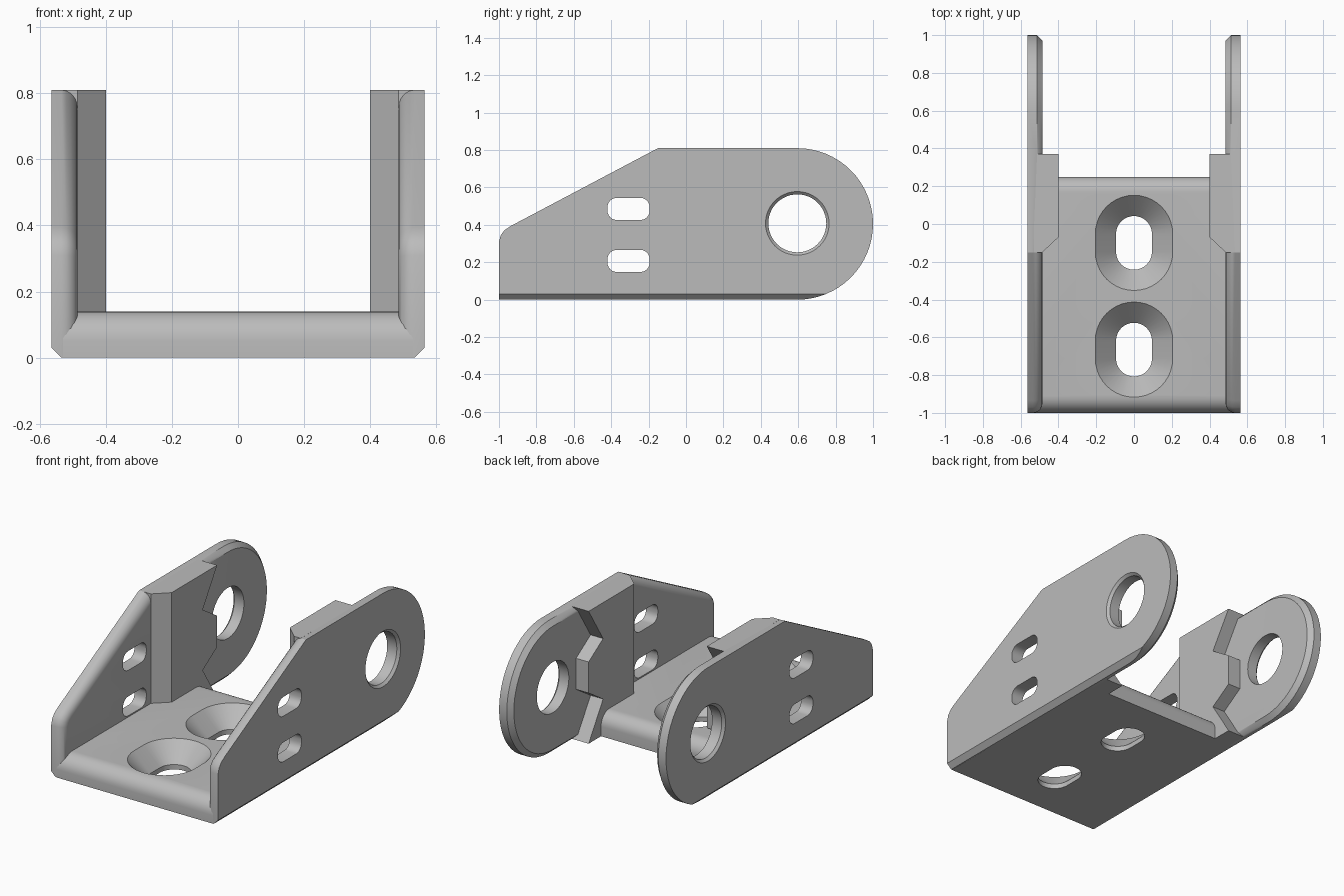
import bpy, bmesh, math
from mathutils import Vector

cube = bpy.data.objects.get("Cube")
if cube:
    bpy.data.objects.remove(cube, do_unlink=True)

steel = bpy.data.materials.new("plain_grey")
steel.use_nodes = True
grey = (0.5, 0.5, 0.5, 1)
steel.diffuse_color = grey
steel.node_tree.nodes["Principled BSDF"].inputs["Base Color"].default_value = grey


def loft(name, rings, trim=None):
    """Skin a row of matching rings and cap both ends."""
    bm = bmesh.new()
    loops = [[bm.verts.new(p) for p in ring] for ring in rings]
    for a, b in zip(loops, loops[1:]):
        for i in range(len(a)):
            j = (i + 1) % len(a)
            bm.faces.new((a[i], a[j], b[j], b[i]))
    bm.faces.new(loops[0])
    bm.faces.new(loops[-1])
    bmesh.ops.remove_doubles(bm, verts=bm.verts, dist=1e-5)
    if trim:
        geom = bm.verts[:] + bm.edges[:] + bm.faces[:]
        bmesh.ops.bisect_plane(bm, geom=geom, plane_co=trim[0], plane_no=trim[1], clear_outer=True)
        bmesh.ops.holes_fill(bm, edges=[e for e in bm.edges if e.is_boundary])
    bmesh.ops.recalc_face_normals(bm, faces=bm.faces)
    mesh = bpy.data.meshes.new(name)
    bm.to_mesh(mesh)
    bm.free()
    mesh.materials.append(steel)
    obj = bpy.data.objects.new(name, mesh)
    bpy.context.collection.objects.link(obj)
    return obj


def cut(obj, cutters):
    """Subtract the cutters for good and remove them."""
    for c in cutters:
        c.hide_render = True
        mod = obj.modifiers.new("cut", 'BOOLEAN')
        mod.operation, mod.solver, mod.object = 'DIFFERENCE', 'EXACT', c
    graph = bpy.context.evaluated_depsgraph_get()
    mesh = bpy.data.meshes.new_from_object(obj.evaluated_get(graph))
    obj.modifiers.clear()
    obj.data = mesh
    for c in cutters:
        bpy.data.objects.remove(c, do_unlink=True)


def arc(cu, cv, r, start, end, n):
    angles = [math.radians(start + (end - start) * i / n) for i in range(n + 1)]
    return [(cu + r * math.cos(a), cv + r * math.sin(a)) for a in angles]


def rounded(cu, cv, hu, hv, r, n=10):
    """Rounded rectangle outline; a circle when both halves equal r."""
    pts = []
    for k, (su, sv) in enumerate(((1, 1), (-1, 1), (-1, -1), (1, -1))):
        pts += arc(cu + su * (hu - r), cv + sv * (hv - r), r, 90 * k, 90 * k + 90, n)
    return pts


def inset_dirs(pts):
    """Mitred inward direction at each corner of an anticlockwise outline."""
    out = []
    for i, p in enumerate(pts):
        a, b, c = Vector(pts[i - 1]), Vector(p), Vector(pts[(i + 1) % len(pts)])
        d1, d2 = (b - a).normalized(), (c - b).normalized()
        n1, n2 = Vector((-d1.y, d1.x)), Vector((-d2.y, d2.x))
        out.append((n1 + n2) / (1 + n1.dot(n2)))
    return out


OUT, IN, PAD, TOP = 0.565, 0.485, 0.40, 0.81
BASE_TOP, BURIED = 0.14, 0.53
parts = []

# Base plate with rounded front and back top edges
profile = [(-1, 0), (0.25, 0)]
profile += arc(0.17, BASE_TOP - 0.08, 0.08, 0, 90, 8)
profile += arc(-0.91, BASE_TOP - 0.09, 0.09, 90, 180, 8)
base = loft("base_plate", [[(x, y, z) for y, z in profile] for x in (-BURIED, BURIED)])

# Two countersunk slots in the base
sinks = []
for cy in (-0.10, -0.665):
    levels = ((-0.05, 0.095), (0.03, 0.095), (BASE_TOP, 0.205), (0.2, 0.265))
    sinks.append(loft("sink_cutter", [[(x, y, z) for x, y in rounded(0, cy, r, r + 0.047, r)]
                                      for z, r in levels]))
cut(base, sinks)
parts.append(base)

# Side outline, anticlockwise in y and z
side_outline = [(-1, 0), (0.37, 0)] + arc(0.595, 0.405, 0.405, -90, 90, 32)
side_outline += [(0.37, TOP), (-0.15, TOP), (-0.935, 0.395), (-0.97, 0.372), (-0.99, 0.345), (-1, 0.31)]
dirs = inset_dirs(side_outline)

# Pad outline with a toothed back edge
pad_outline = [(-0.15, 0), (0.37, 0), (0.23, 0.22), (0.37, 0.31),
               (0.37, 0.50), (0.23, 0.59), (0.37, TOP), (-0.15, TOP)]

for label, s in (("left", 1), ("right", -1)):
    # Side plate: inner rim rounded at the front, chamfered at the back
    rings = [[(s * OUT, y, z) for y, z in side_outline]]
    steps = 5
    for k in range(steps + 1):
        a = math.pi / 2 * k / steps
        ring = []
        for (y, z), d in zip(side_outline, dirs):
            if y < -0.14:
                depth, inset = 0.05 * (1 - math.sin(a)), 0.05 * (1 - math.cos(a))
            else:
                depth, inset = 0.028 * (1 - k / steps), 0.028 * k / steps
            ring.append((s * (IN + depth), y + d.x * inset, z + d.y * inset))
        rings.append(ring)
    plate = loft(label + "_side_plate", rings, ((s * OUT, 0, 0.03), (s, 0, -1)))

    # Pivot hole with outer chamfer, and two small slots
    cutters = [loft("pivot_cutter", [[(s * x, y, z) for y, z in rounded(0.595, 0.408, r, r, r, 12)]
                                     for x, r in ((0.4, 0.155), (0.55, 0.155), (OUT, 0.17), (0.6, 0.205))])]
    for cz in (0.485, 0.207):
        slot = rounded(-0.307, cz, 0.113, 0.059, 0.05, 6)
        cutters.append(loft("slot_cutter", [[(s * x, y, z) for y, z in slot] for x in (0.4, 0.6)]))
    cut(plate, cutters)
    parts.append(plate)

    # Thick inner pad with sloped front face
    rings = [[(s * x, front if y < -0.1 else y, z) for y, z in pad_outline]
             for x, front in ((BURIED, -0.15), (IN, -0.15), (PAD, -0.07))]
    parts.append(loft(label + "_inner_pad", rings))

# Smooth shading with sharp edges kept
bpy.ops.object.select_all(action='DESELECT')
for obj in parts:
    obj.select_set(True)
bpy.context.view_layer.objects.active = parts[0]
bpy.ops.object.shade_smooth_by_angle(angle=math.radians(25))
